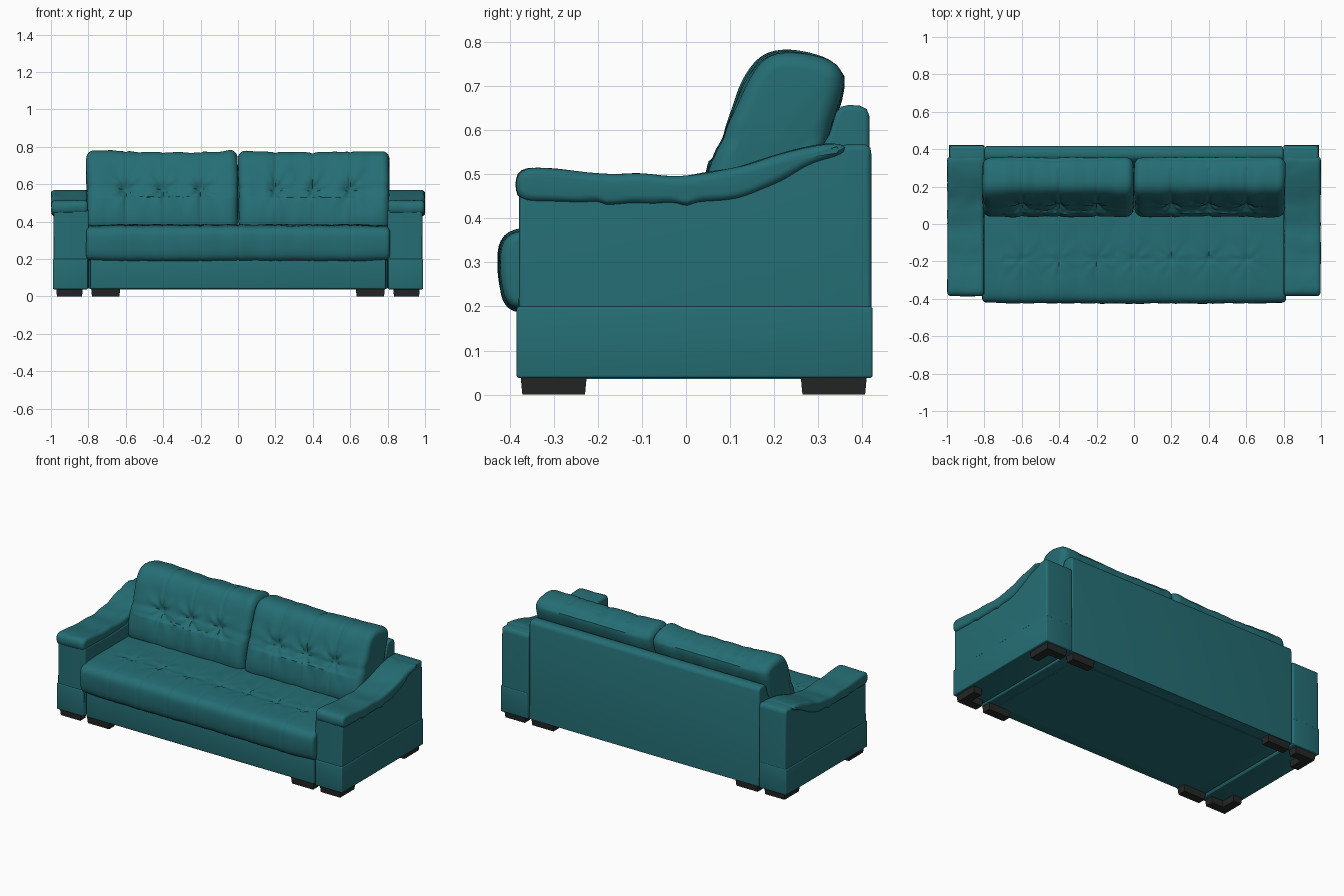
import bpy, bmesh, math
from mathutils import Vector, noise

if "Cube" in bpy.data.objects:
    bpy.data.objects.remove(bpy.data.objects["Cube"], do_unlink=True)


def material(name, color):
    m = bpy.data.materials.new(name)
    m.use_nodes = True
    m.diffuse_color = color
    bsdf = next(n for n in m.node_tree.nodes if n.type == 'BSDF_PRINCIPLED')
    bsdf.inputs["Base Color"].default_value = color
    return m


TEAL = material("teal_leather", (0.018, 0.155, 0.175, 1))
DARK = material("dark_wood", (0.018, 0.02, 0.02, 1))


def finish(bm, name, mat, angle=40):
    bmesh.ops.recalc_face_normals(bm, faces=bm.faces[:])
    me = bpy.data.meshes.new(name)
    bm.to_mesh(me)
    bm.free()
    me.materials.append(mat)
    ob = bpy.data.objects.new(name, me)
    bpy.context.collection.objects.link(ob)
    bpy.ops.object.select_all(action='DESELECT')
    ob.select_set(True)
    bpy.context.view_layer.objects.active = ob
    bpy.ops.object.shade_smooth_by_angle(angle=math.radians(angle))
    return ob


def box(name, lo, hi, mat=TEAL, bevel=0.0, taper=0.0):
    bm = bmesh.new()
    bmesh.ops.create_cube(bm, size=1)
    lo, hi = Vector(lo), Vector(hi)
    for v in bm.verts:
        s = v.co.copy()
        v.co = (lo + hi) / 2 + Vector(a * b for a, b in zip(s, hi - lo))
        if s.z < 0:
            v.co.x -= 2 * s.x * taper
            v.co.y -= 2 * s.y * taper
    if bevel:
        bmesh.ops.bevel(bm, geom=bm.edges[:], offset=bevel, segments=3,
                        profile=0.5, affect='EDGES')
    return finish(bm, name, mat)


def soften(pts, count):
    """Round a closed outline by corner cutting and space it evenly."""
    for _ in range(3):
        pts = [a.lerp(b, t) for a, b in zip(pts, pts[1:] + pts[:1])
               for t in (0.25, 0.75)]
    loop = pts + pts[:1]
    lens = [(b - a).length for a, b in zip(loop, loop[1:])]
    step, out, i, run = sum(lens) / count, [], 0, 0.0
    for k in range(count):
        while run + lens[i] < k * step:
            run += lens[i]
            i += 1
        out.append(loop[i].lerp(loop[i + 1], (k * step - run) / lens[i]))
    return out


def loft(name, outline, x0, x1, r, count=0, nx=2, dent=None):
    """Sweep a (y, z) outline along x with rounded ends, then press dents in."""
    pts = [Vector(p) for p in outline]
    if count:
        pts = soften(pts, count)
    n = len(pts)
    area = sum(pts[i - 1].x * pts[i].y - pts[i].x * pts[i - 1].y for i in range(n))
    inward = []
    for i in range(n):
        t = (pts[(i + 1) % n] - pts[i - 1]).normalized()
        inward.append(Vector((-t.y, t.x)) * (1 if area > 0 else -1))
    arc = [math.pi / 2 * k / 6 for k in range(6)]
    d = 1 if x1 > x0 else -1
    ends = [(r * (1 - math.sin(a)), r * (1 - math.cos(math.pi / 2 - a))) for a in arc]
    ends = [(r * (1 - math.cos(a)), r * (1 - math.sin(a))) for a in arc]
    mid = [r + (abs(x1 - x0) - 2 * r) * k / nx for k in range(nx + 1)]
    secs = [(x0 + d * u, w) for u, w in ends] + [(x0 + d * u, 0) for u in mid]
    secs += [(x1 - d * u, w) for u, w in reversed(ends)]
    bm = bmesh.new()
    rings = []
    for x, w in secs:
        rings.append([bm.verts.new((x, *(p + q * w))) for p, q in zip(pts, inward)])
    for a, b in zip(rings, rings[1:]):
        for i in range(n):
            bm.faces.new((a[i - 1], a[i], b[i], b[i - 1]))
    bm.faces.new(rings[0])
    bm.faces.new(rings[-1])
    bmesh.ops.recalc_face_normals(bm, faces=bm.faces[:])
    if dent:
        bm.normal_update()
        moves = [(v, v.normal * dent(v.co, v.normal)) for v in bm.verts]
        for v, m in moves:
            v.co -= m
    return finish(bm, name, TEAL, 50)


def tuft(du, dv, depth, size, phase):
    """Button dimple with creases that radiate from it."""
    d = math.hypot(du, dv)
    ray = math.cos(7 * math.atan2(dv, du) + phase)
    return (depth * math.exp(-(d / size) ** 2)
            + 0.006 * ray * math.exp(-d / 0.07) * min(1, d / 0.03))


def seam(u, depth, width=0.008):
    return depth * math.exp(-(u / width) ** 2)


# Base, under panel and back frame
box("base_frame", (-0.79, -0.38, 0.04), (0.79, 0.40, 0.24), bevel=0.008)
box("under_panel", (-0.72, -0.31, 0.036), (0.72, 0.34, 0.044))
loft("back_frame", [(0.30, 0.04), (0.30, 0.55), (0.325, 0.59), (0.34, 0.64),
                    (0.352, 0.653), (0.37, 0.657), (0.395, 0.655), (0.41, 0.647),
                    (0.416, 0.63), (0.416, 0.04)], -0.798, 0.798, 0.012)

# Seat cushion with stitched panels and a row of buttons
SEAMS = [0.2 * k for k in range(-3, 4)]


def seat_dent(co, no):
    u = min((co.x - s for s in SEAMS), key=abs)
    k = round(co.x / 0.2)
    out = seam(u, 0.004) - 0.003 * math.cos(math.pi * u / 0.2)
    if no.z > 0.5 and abs(k) < 4:
        out += tuft(u, co.y + 0.19, 0.008, 0.025, k) * 0.7
        out += seam(co.y + 0.19, 0.003, 0.012)
    return out + 0.003 * noise.noise(co * 8)


loft("seat_cushion", [(-0.35, 0.19), (-0.41, 0.195), (-0.425, 0.28), (-0.42, 0.36),
                      (-0.36, 0.38), (-0.2, 0.382), (0.22, 0.382), (0.22, 0.19)],
     -0.815, 0.815, 0.025, 110, 150, seat_dent)

# Two tilted back cushions with button tufting and folds
CUSHION = [(0.05, 0.35), (0.035, 0.42), (0.06, 0.53), (0.105, 0.64), (0.135, 0.72),
           (0.18, 0.775), (0.25, 0.782), (0.345, 0.755), (0.36, 0.70), (0.32, 0.59),
           (0.27, 0.36)]


def back_cushion(name, side):
    def dent(co, no):
        cx = co.x * side - 0.4
        u = min((cx + 0.2, cx, cx - 0.2), key=abs)
        fold = noise.noise(Vector((co.x * 14, co.y * 4, co.z * 5 + side)))
        out = 0.006 * fold + 0.005 * noise.noise(co * 6)
        if no.y < 0.3:
            out += seam(u, 0.005) + seam(co.z - 0.58, 0.004, 0.02)
            out += tuft(u, co.z - 0.58, 0.02, 0.035, cx - u + side) * 1.2
        if no.z > 0.3:
            out += 0.012 * (1 - (cx / 0.4) ** 2)
        return out - 0.003
    loft(name, CUSHION, side * 0.004, side * 0.806, 0.04, 120, 110, dent)


back_cushion("left_back_cushion", 1)
back_cushion("right_back_cushion", -1)

# Arms: body, lower skirt and a padded top that sweeps up to the back
ARM = [(-0.38, 0.04), (-0.378, 0.46), (-0.1, 0.455), (0.04, 0.46), (0.09, 0.48),
       (0.14, 0.508), (0.2, 0.534), (0.27, 0.556), (0.34, 0.566), (0.405, 0.568),
       (0.418, 0.56), (0.421, 0.54), (0.421, 0.04)]
PAD = [(-0.375, 0.435), (-0.39, 0.475), (-0.375, 0.515), (-0.3, 0.512), (-0.18, 0.498),
       (-0.1, 0.502), (-0.02, 0.492), (0.06, 0.505), (0.13, 0.518), (0.2, 0.542),
       (0.27, 0.562), (0.35, 0.572), (0.37, 0.55), (0.28, 0.52), (0.2, 0.475),
       (0.13, 0.445), (0.03, 0.432), (-0.15, 0.432), (-0.3, 0.437)]


def pad_dent(co, no):
    out = 0.003 * noise.noise(co * 12)
    if no.z > 0.3:
        for y in (-0.18, 0.0):
            out += tuft(abs(co.x) - 0.9, co.y - y, 0.01, 0.025, y * 9)
            out += seam(co.y - y, 0.004, 0.012)
    return out


for side, label in ((1, "left"), (-1, "right")):
    loft(label + "_arm_body", ARM, side * 0.798, side * 0.986, 0.014)
    loft(label + "_arm_pad", PAD, side * 0.802, side * 0.998, 0.02, 130, 30, pad_dent)
    x = sorted((side * 0.803, side * 0.99))
    box(label + "_arm_skirt", (x[0], -0.384, 0.038), (x[1], 0.423, 0.2), bevel=0.006)
    # Feet: corner feet under the arms, bars under the base
    for end, y0, y1 in (("front", -0.375, -0.225), ("rear", 0.26, 0.41)):
        edge = (y0, y0 + 0.06) if end == "front" else (y1 - 0.06, y1)
        for part, a, b, ys in (("arm_foot", 0.83, 0.972, edge),
                               ("arm_foot_return", 0.91, 0.972, (y0, y1)),
                               ("base_foot", 0.63, 0.785, edge)):
            x = sorted((side * a, side * b))
            box(f"{label}_{end}_{part}", (x[0], ys[0], 0), (x[1], ys[1], 0.042),
                DARK, taper=0.004)
